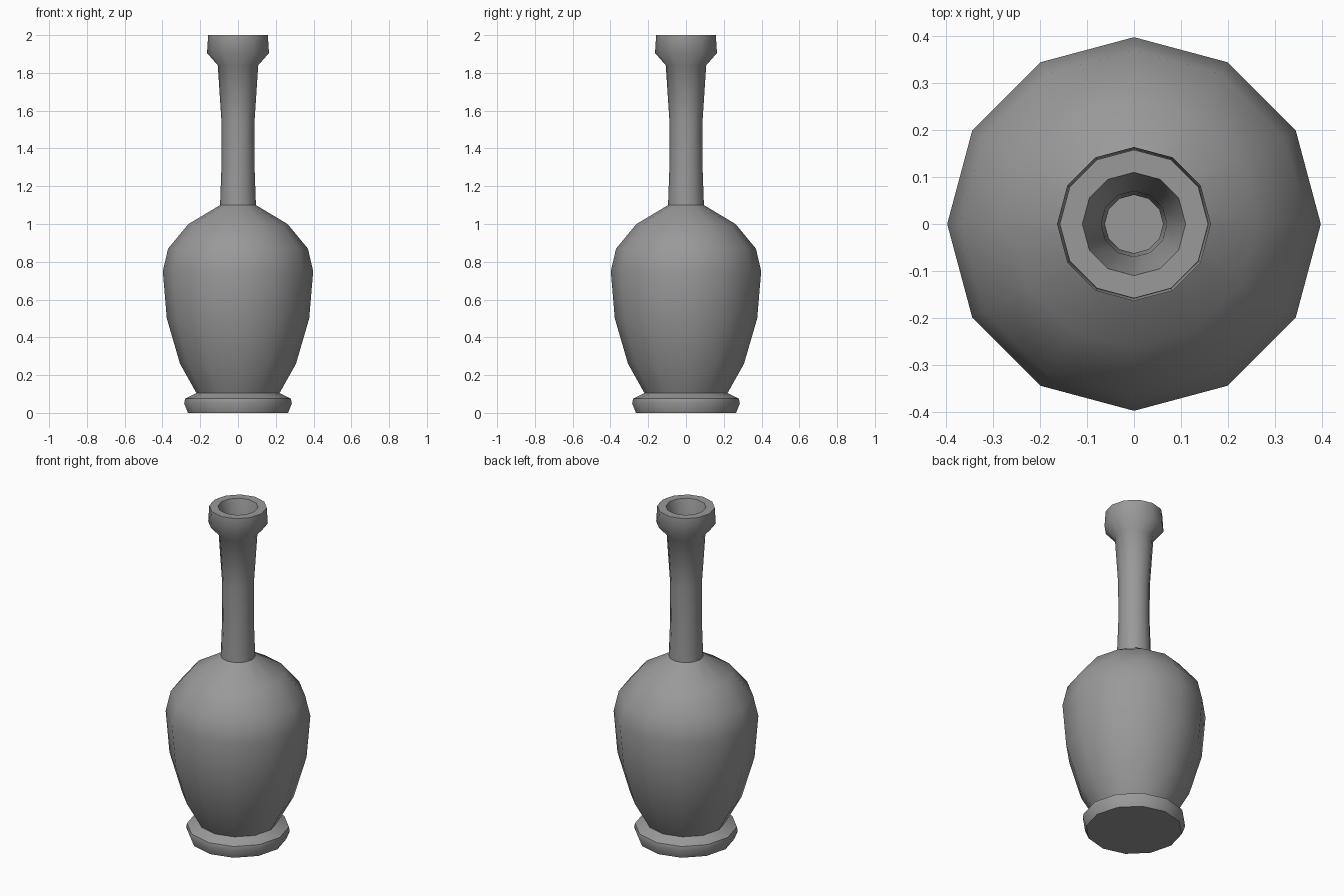
import bpy, bmesh, math

if "Cube" in bpy.data.objects:
    bpy.data.objects.remove(bpy.data.objects["Cube"])

SIDES = 12


def lathe(name, profile, colour):
    """Revolve (radius, z) points around z; cap both ends."""
    bm = bmesh.new()
    rings = []
    for r, z in profile:
        rings.append([bm.verts.new((r * math.cos(2 * math.pi * i / SIDES),
                                    r * math.sin(2 * math.pi * i / SIDES), z))
                      for i in range(SIDES)])
    for a, b in zip(rings, rings[1:]):
        for i in range(SIDES):
            j = (i + 1) % SIDES
            bm.faces.new((a[i], a[j], b[j], b[i]))
    bm.faces.new(rings[0][::-1])
    bm.faces.new(rings[-1])
    mesh = bpy.data.meshes.new(name)
    bm.to_mesh(mesh)
    bm.free()
    mat = bpy.data.materials.new(name + "_dark_grey")
    mat.diffuse_color = colour
    mat.use_nodes = True
    mat.node_tree.nodes["Principled BSDF"].inputs["Base Color"].default_value = mat.diffuse_color
    mesh.materials.append(mat)
    obj = bpy.data.objects.new(name, mesh)
    bpy.context.collection.objects.link(obj)
    bpy.ops.object.select_all(action='DESELECT')
    obj.select_set(True)
    bpy.context.view_layer.objects.active = obj
    bpy.ops.object.shade_smooth_by_angle(angle=math.radians(50))
    return obj


# One continuous surface: foot, belly, neck, lip, then down the inside bore
lathe("vase", [
    (0.265, 0.0), (0.285, 0.05), (0.28, 0.075), (0.22, 0.105),
    (0.307, 0.26), (0.377, 0.50), (0.398, 0.75), (0.37, 0.87),
    (0.262, 1.0), (0.095, 1.10),
    (0.087, 1.32), (0.088, 1.55), (0.107, 1.84),
    (0.164, 1.905), (0.158, 2.0),
    (0.11, 2.0), (0.07, 1.84), (0.062, 1.55), (0.062, 1.10),
], (0.32, 0.32, 0.32, 1.0))
